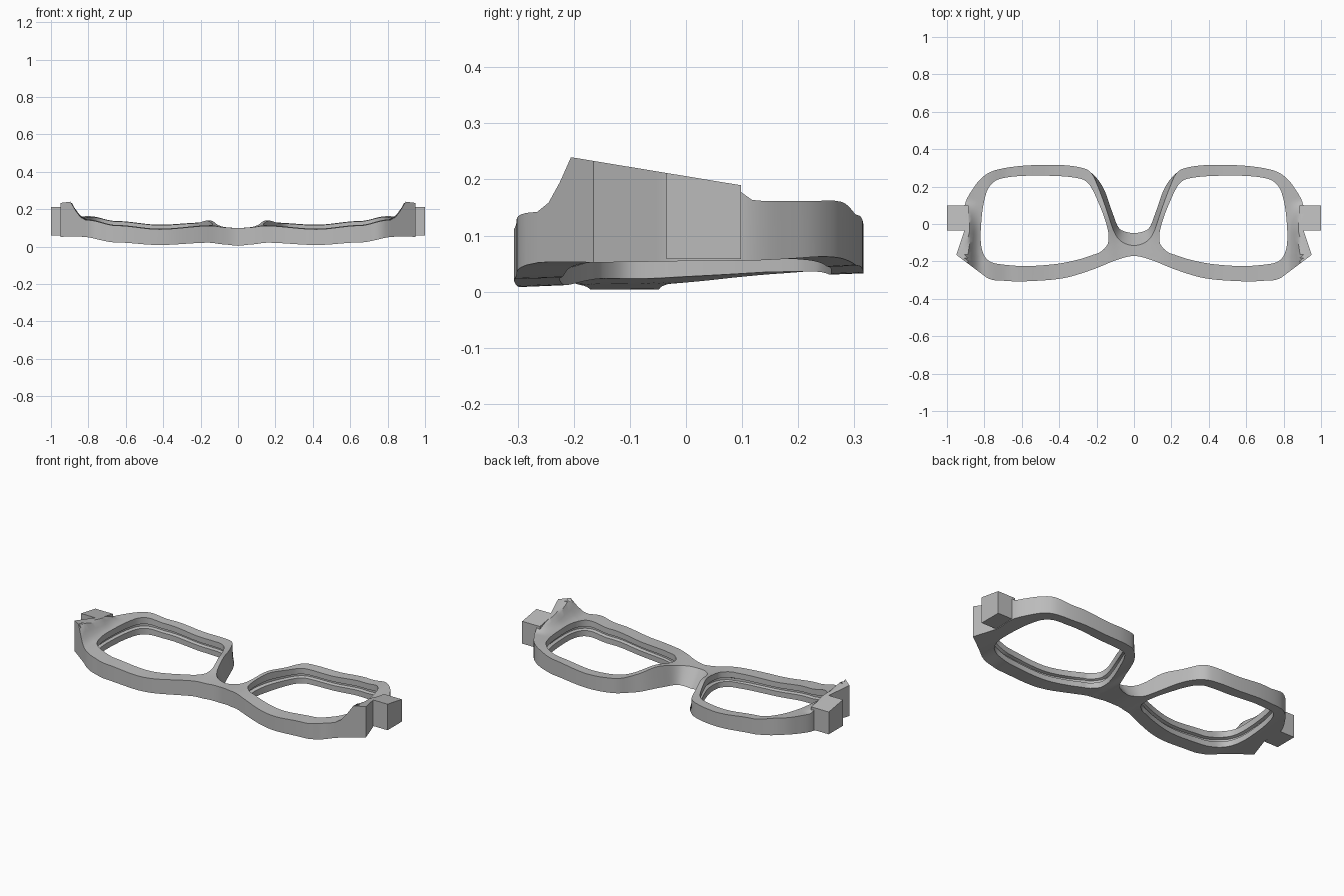
import bpy, bmesh, math
from mathutils import Vector

cube = bpy.data.objects.get("Cube")
if cube:
    bpy.data.objects.remove(cube)

mat = bpy.data.materials.new("frame_grey")
mat.use_nodes = True
GREY = (0.5, 0.5, 0.5, 1)
mat.diffuse_color = GREY
mat.node_tree.nodes["Principled BSDF"].inputs["Base Color"].default_value = GREY

# Half outline stations: outer edge and lens opening, from bridge front round to bridge back
OUTER = [(0, -.171), (.1, -.195), (.225, -.245), (.38, -.29), (.57, -.306), (.7, -.303),
         (.79, -.285), (.95, -.165), (.905, -.03), (.905, .1), (.86, .19), (.81, .25),
         (.74, .288), (.6, .311), (.42, .316), (.3, .305), (.23, .275), (.165, .195),
         (.115, .06), (.085, -.015), (.05, -.04), (0, -.048)]
INNER = [(.18, -.15), (.22, -.165), (.29, -.188), (.41, -.213), (.57, -.225), (.69, -.218),
         (.765, -.203), (.805, -.16), (.82, -.08), (.813, .05), (.797, .14), (.773, .2),
         (.72, .24), (.6, .257), (.42, .257), (.3, .245), (.25, .222), (.215, .17),
         (.168, .06), (.145, -.01), (.136, -.06), (.142, -.11)]
# Rear edge of the sloped nose saddle, by station
SADDLE = {17: (.185, .18), 18: (.138, .05), 19: (.105, -.045), 20: (.065, -.095), 21: (0, -.115)}
REAR = [SADDLE.get(i, p) for i, p in enumerate(OUTER)]
CORNER = 7
COUNT = len(OUTER)
STEPS, STRIPS = 6, 7

BOTTOM = [(0, .004), (.08, .01), (.15, .018), (.42, .008), (.65, .022), (.84, .052), (1, .052)]
TOP = [(0, .098), (.06, .1), (.14, .108), (.42, .092), (.65, .112), (.8, .14), (1, .15)]


def spline(p0, p1, p2, p3, t):
    return 0.5 * (2 * p1 + (p2 - p0) * t + (2 * p0 - 5 * p1 + 4 * p2 - p3) * t * t
                  + (3 * p1 - p0 - 3 * p2 + p3) * t ** 3)


def height(table, x):
    for (a, za), (b, zb) in zip(table, table[1:]):
        if x <= b:
            t = (x - a) / (b - a)
            t = t * t * (3 - 2 * t)
            return za + (zb - za) * t
    return table[-1][1]


def clamp(t):
    return max(0, min(1, t))


def cut_plane(y):
    return .242 - .165 * (y + .22)


def bottom_z(p):
    return height(BOTTOM, p.x) + .04 * (p.y + .3) * clamp((.95 - p.x) * 4) * clamp(p.x * 5)


def top_z(p):
    z = height(TOP, p.x) + .04 * (p.y + .3) * clamp(p.x * 5)
    z += .02 * math.exp(-((p.x - .15) / .07) ** 2 - ((p.y - .06) / .1) ** 2)
    flare = clamp((p.x - .81) / .09) ** 2 * clamp((.12 - p.y) / .15)
    return min(z + .11 * flare, cut_plane(p.y))


def sample(points, closed, straight):
    pts = [Vector(p) for p in points]
    n = len(pts)
    out = []
    for i in range(n):
        a, b = pts[i], pts[(i + 1) % n]
        before, after = pts[i - 1], pts[(i + 2) % n]
        if not closed:
            if i == 0:
                before = Vector((-b.x, b.y))
            if i == n - 2:
                after = Vector((-a.x, a.y))
        linear = not closed and (i in straight or i == n - 1)
        for k in range(STEPS):
            t = k / STEPS
            out.append(a.lerp(b, t) if linear else spline(before, a, b, after, t))
    return out


def finish(name, bm):
    bmesh.ops.recalc_face_normals(bm, faces=bm.faces)
    mesh = bpy.data.meshes.new(name)
    bm.to_mesh(mesh)
    bm.free()
    mesh.materials.append(mat)
    obj = bpy.data.objects.new(name, mesh)
    bpy.context.collection.objects.link(obj)
    mirror = obj.modifiers.new("Mirror", 'MIRROR')
    mirror.merge_threshold = 0.0005
    return obj


# Rims, bridge and end wings: one cross-section swept round each lens
sharp = (CORNER - 1, CORNER)
outer, inner, rear = sample(OUTER, False, sharp), sample(INNER, True, ()), sample(REAR, False, sharp)
bm = bmesh.new()
sections = []
for o, i, r in zip(outer, inner, rear):
    profile = []
    for k in range(STRIPS + 1):
        p = r.lerp(i, k / STRIPS)
        profile.append((p.x, p.y, top_z(p)))
    low, high = bottom_z(i), top_z(i)
    deep = i + (o - i).normalized() * .018
    # Lens groove inside the rim
    for p, t in ((i, .62), (deep, .57), (deep, .42), (i, .36)):
        profile.append((p.x, p.y, low + (high - low) * t))
    for k in range(STRIPS + 1):
        p = i.lerp(o, k / STRIPS)
        profile.append((p.x, p.y, bottom_z(p)))
    sections.append([bm.verts.new(c) for c in profile])
total, rows = len(sections), len(sections[0])
for s in range(total):
    a, b = sections[s], sections[(s + 1) % total]
    for k in range(rows):
        m = (k + 1) % rows
        if m == 0 and s >= (COUNT - 1) * STEPS:
            continue  # open at the mirror plane
        bm.faces.new((a[k], a[m], b[m], b[k]))
frame = finish("glasses_frame", bm)

# Hinge blocks on the outer sides
bm = bmesh.new()
bmesh.ops.create_cube(bm, size=1)
for v in bm.verts:
    v.co.x = 1 if v.co.x > 0 else .885
    v.co.y = .098 if v.co.y > 0 else -.035
    v.co.z = cut_plane(v.co.y) if v.co.z > 0 else .058
hinge = finish("hinge_block", bm)

bpy.ops.object.select_all(action='DESELECT')
frame.select_set(True)
bpy.context.view_layer.objects.active = frame
bpy.ops.object.shade_smooth_by_angle(angle=math.radians(30))
